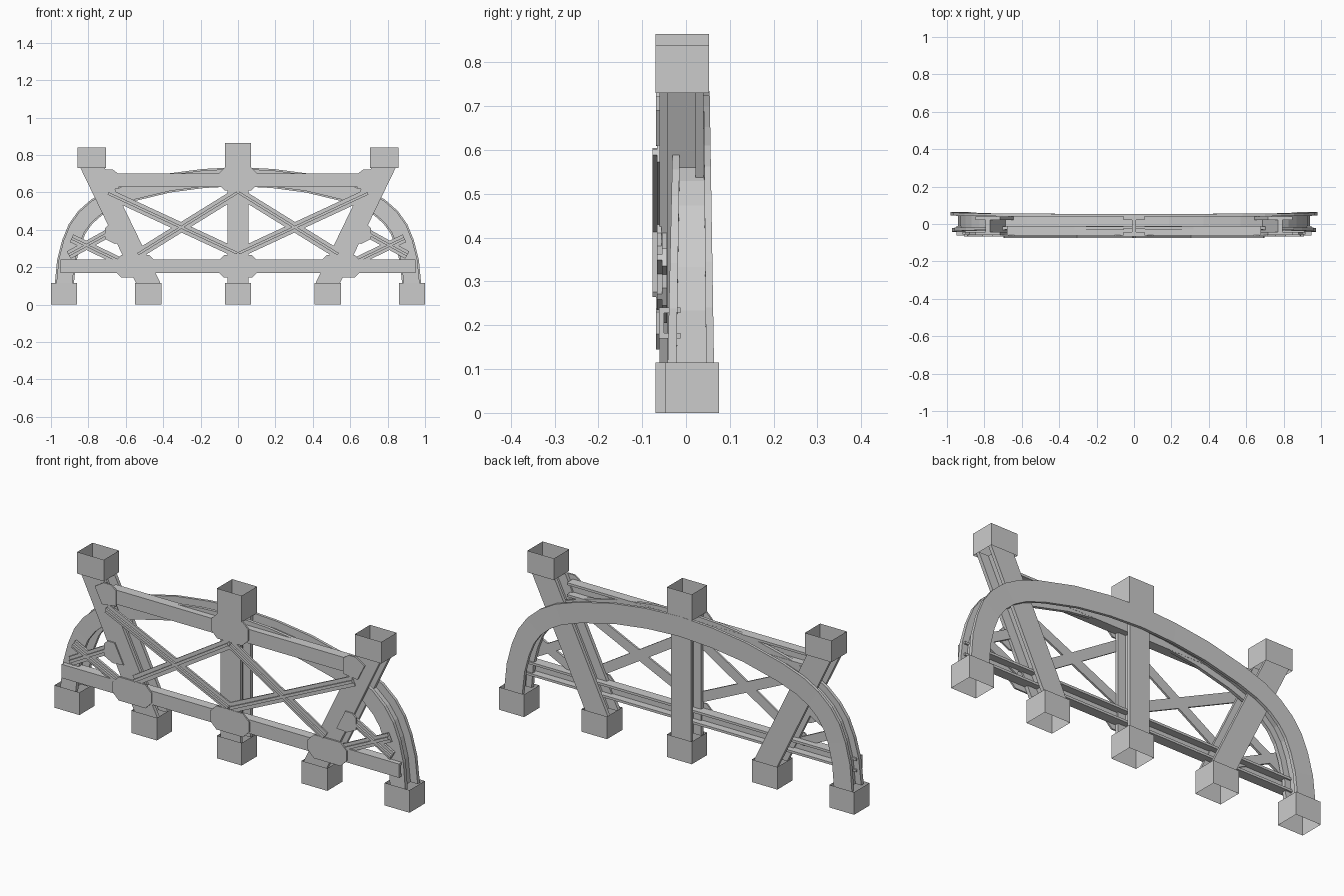
import bpy, bmesh
from mathutils import Vector

if "Cube" in bpy.data.objects:
    bpy.data.objects.remove(bpy.data.objects["Cube"])


def finish(name, bm, normals=True):
    if normals:
        bmesh.ops.recalc_face_normals(bm, faces=bm.faces)
    me = bpy.data.meshes.new(name)
    bm.to_mesh(me)
    bm.free()
    ob = bpy.data.objects.new(name, me)
    bpy.context.collection.objects.link(ob)
    return ob


def prism(name, pts, y0, y1):
    """Extrude an x-z outline between two y planes."""
    bm = bmesh.new()
    a = [bm.verts.new((x, y0, z)) for x, z in pts]
    b = [bm.verts.new((x, y1, z)) for x, z in pts]
    bm.faces.new(a)
    bm.faces.new(b[::-1])
    for i in range(len(pts)):
        j = (i + 1) % len(pts)
        bm.faces.new((a[i], a[j], b[j], b[i]))
    return finish(name, bm)


def rect(x0, x1, z0, z1):
    return [(x0, z0), (x1, z0), (x1, z1), (x0, z1)]


def octagon(cx, cz, hx, hz, c=0.035):
    return [(cx - hx + c, cz - hz), (cx + hx - c, cz - hz), (cx + hx, cz - hz + c), (cx + hx, cz + hz - c),
            (cx + hx - c, cz + hz), (cx - hx + c, cz + hz), (cx - hx, cz + hz - c), (cx - hx, cz - hz + c)]


def strip(a, b, w):
    """Outline of a straight bar of width w from a to b."""
    a, b = Vector(a), Vector(b)
    d = (b - a).normalized()
    n = Vector((-d.y, d.x)) * w / 2
    return [tuple(a + n), tuple(b + n), tuple(b - n), tuple(a - n)]


def socket(name, cx, w, y0, y1, z0, z1):
    """Thin-walled square sleeve, open at top and bottom."""
    bm = bmesh.new()
    ring = [(cx - w, y0), (cx + w, y0), (cx + w, y1), (cx - w, y1)]
    lo = [bm.verts.new((x, y, z0)) for x, y in ring]
    hi = [bm.verts.new((x, y, z1)) for x, y in ring]
    for i in range(4):
        j = (i + 1) % 4
        bm.faces.new((lo[i], lo[j], hi[j], hi[i]))
    finish(name, bm, False)


def h_column(name, xb, zb, xt, zt, w):
    """Column with front and back flanges joined by a web, ends cut level."""
    def outline(h):
        return [(xb - h, zb), (xb + h, zb), (xt + h, zt), (xt - h, zt)]
    prism(name + "_front_flange", outline(w / 2), -0.06, -0.042)
    prism(name + "_back_flange", outline(w / 2), 0.022, 0.04)
    prism(name + "_web", outline(0.012), -0.042, 0.022)


def brace(name, a, b, w, y0, y1, fin):
    """T-section diagonal: flat plate with a raised front fin."""
    prism(name + "_plate", strip(a, b, w), y0, y1)
    prism(name + "_fin", strip(a, b, 0.014), fin, y0)


def chord(name, x0, x1, z0, z1):
    """Channel with its back open."""
    prism(name + "_plate", rect(x0, x1, z0, z1), -0.062, -0.05)
    prism(name + "_lower_lip", rect(x0, x1, z0, z0 + 0.012), -0.05, -0.012)
    prism(name + "_upper_lip", rect(x0, x1, z1 - 0.012, z1), -0.05, -0.012)


# Arch centre path, outer edge
half = [(0.98, 0.105), (0.967, 0.24), (0.94, 0.345), (0.905, 0.43), (0.855, 0.50), (0.785, 0.562),
        (0.70, 0.61), (0.58, 0.652), (0.38, 0.70), (0.19, 0.725), (0, 0.735)]
path = [Vector(p) for p in half] + [Vector((-x, z)) for x, z in half[-2::-1]]


def inset(i, d):
    p = path[i]
    if i in (0, len(path) - 1):
        n = Vector((-1 if i == 0 else 1, 0))
    else:
        t = (path[i + 1] - path[i - 1]).normalized()
        n = Vector((-t.y, t.x))
    return p + n * d


def arch_part(name, d0, d1, s0, s1):
    """Sweep along the arch; s0 and s1 run 0 (front) to 1 (back) of a depth that narrows upward."""
    bm = bmesh.new()
    rings = []
    for i, p in enumerate(path):
        k = (p.y - 0.105) / 0.63
        f, b = -0.042 + 0.014 * k, 0.064 - 0.010 * k
        ring = []
        for d, s in ((d0, s0), (d1, s0), (d1, s1), (d0, s1)):
            q = inset(i, d)
            ring.append(bm.verts.new((q.x, f + (b - f) * s, q.y)))
        rings.append(ring)
    for r, q in zip(rings, rings[1:]):
        for i in range(4):
            j = (i + 1) % 4
            bm.faces.new((r[i], r[j], q[j], q[i]))
    bm.faces.new(rings[0])
    bm.faces.new(rings[-1][::-1])
    finish(name, bm)


arch_part("arch_back_flange", 0.0, 0.102, 0.83, 1.0)
arch_part("arch_front_flange", 0.008, 0.094, 0.0, 0.19)
arch_part("arch_web", 0.04, 0.062, 0.19, 0.83)

# Centre post with its sockets and gussets
h_column("centre_post", 0, 0.105, 0, 0.74, 0.112)
socket("centre_foot", 0, 0.07, -0.07, 0.053, 0, 0.115)
socket("centre_cap", 0, 0.07, -0.07, 0.053, 0.73, 0.865)
prism("lower_centre_gusset", octagon(0, 0.205, 0.11, 0.06), -0.068, -0.06)
prism("upper_centre_gusset", octagon(0, 0.672, 0.105, 0.063), -0.068, -0.06)

# Horizontal chords
chord("lower_chord", -0.95, 0.95, 0.17, 0.24)
chord("upper_chord", -0.68, 0.68, 0.628, 0.70)

for s, side in ((-1, "left"), (1, "right")):
    def m(pts):
        return [(s * x, z) for x, z in pts]

    # Leaning legs and sockets
    h_column(side + "_leg", s * 0.475, 0.105, s * 0.782, 0.74, 0.13)
    socket(side + "_inner_foot", s * 0.48, 0.072, -0.07, 0.053, 0, 0.115)
    socket(side + "_outer_foot", s * 0.93, 0.07, -0.048, 0.075, 0, 0.115)
    socket(side + "_cap", s * 0.782, 0.075, -0.07, 0.053, 0.73, 0.84)

    # Gusset plates on the leg
    prism(side + "_lower_gusset", m(octagon(0.55, 0.205, 0.11, 0.06)), -0.068, -0.06)
    prism(side + "_upper_gusset",
          m([(0.64, 0.62), (0.64, 0.70), (0.67, 0.722), (0.71, 0.722), (0.76, 0.69), (0.72, 0.61)]),
          -0.068, -0.06)
    prism(side + "_middle_gusset",
          m([(0.60, 0.33), (0.66, 0.325), (0.71, 0.35), (0.71, 0.41), (0.69, 0.43), (0.65, 0.43)]),
          -0.066, -0.056)

    # Crossed braces in the main bays
    brace(side + "_falling_brace", *m([(0.695, 0.595), (0.005, 0.275)]), 0.05, -0.066, -0.056, -0.076)
    brace(side + "_rising_brace", *m([(0.535, 0.27), (0.005, 0.598)]), 0.05, -0.066, -0.056, -0.076)

    # Short crossed braces in the end bays
    brace(side + "_end_brace_a", *m([(0.66, 0.40), (0.905, 0.265)]), 0.045, -0.055, -0.043, -0.066)
    brace(side + "_end_brace_b", *m([(0.62, 0.225), (0.89, 0.355)]), 0.045, -0.055, -0.043, -0.066)
